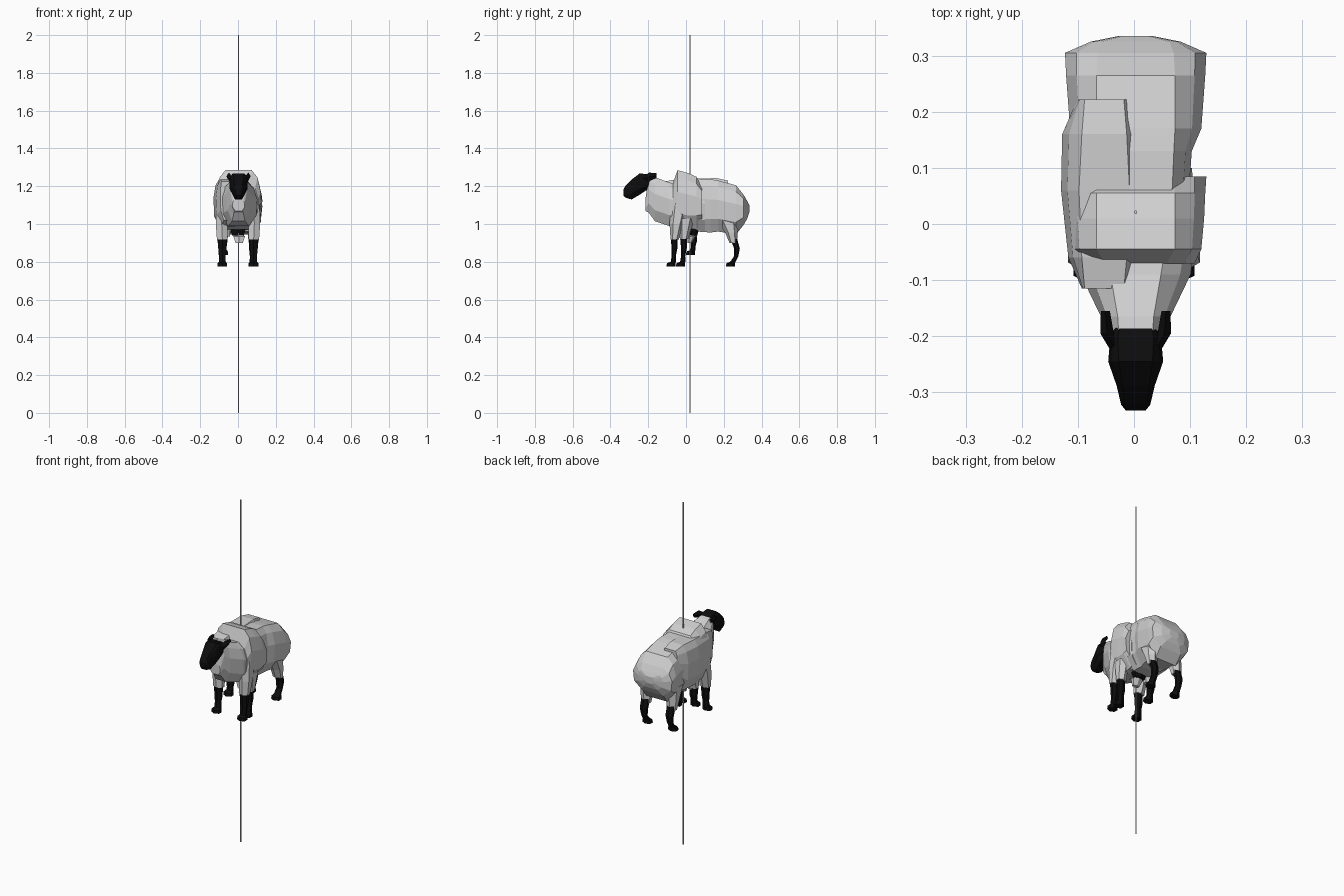
import bpy, bmesh, math


def material(name, rgb):
    m = bpy.data.materials.new(name)
    m.diffuse_color = (*rgb, 1)
    return m


WOOL = material("wool_grey", (0.63, 0.63, 0.63))
BLACK = material("black_skin", (0.004, 0.004, 0.004))


def loft(name, rings, mat):
    """Skin a list of equal-sized point rings and close both ends."""
    bm = bmesh.new()
    vs = [[bm.verts.new(p) for p in r] for r in rings]
    n = len(vs[0])
    for a, b in zip(vs, vs[1:]):
        for i in range(n):
            j = (i + 1) % n
            bm.faces.new((a[i], a[j], b[j], b[i]))
    bm.faces.new(vs[0])
    bm.faces.new(vs[-1])
    bmesh.ops.recalc_face_normals(bm, faces=bm.faces)
    me = bpy.data.meshes.new(name)
    bm.to_mesh(me)
    bm.free()
    me.materials.append(mat)
    ob = bpy.data.objects.new(name, me)
    bpy.context.collection.objects.link(ob)
    return ob


def fleece_ring(y, w, tw, zt, zb, cx=0.003):
    """Ten-sided upright section: flat back, sloped shoulders, narrow belly."""
    h = zt - zb
    right = [(tw, zt), (tw + (w - tw) * 0.65, zt - 0.13 * h), (w, zt - 0.38 * h),
             (w * 0.95, zb + 0.25 * h), (w * 0.55, zb)]
    pts = right + [(-x, z) for x, z in reversed(right)]
    return [(cx + x, y, z) for x, z in pts]


def fleece(name, sections, mat=WOOL, cx=0.003):
    return loft(name, [fleece_ring(*s, cx=cx) for s in sections], mat)


def limb(name, sections, mat, sides=6):
    """Upright limb from (x, y, z, half width x, half depth y) sections."""
    rings = []
    for x, y, z, rx, ry in sections:
        rings.append([(x + rx * math.cos(math.tau * (i + 0.5) / sides),
                       y + ry * math.sin(math.tau * (i + 0.5) / sides), z)
                      for i in range(sides)])
    return loft(name, rings, mat)


# Fleece: overlapping body shells (y, half width, back half width, top, bottom)
fleece("rear_fleece", [
    (0.06, 0.095, 0.065, 1.24, 0.96), (0.13, 0.10, 0.068, 1.237, 0.955),
    (0.17, 0.117, 0.07, 1.23, 0.96), (0.265, 0.124, 0.07, 1.205, 0.945),
    (0.305, 0.126, 0.068, 1.155, 0.995), (0.325, 0.08, 0.06, 1.12, 1.03),
    (0.335, 0.03, 0.02, 1.10, 1.06)])
fleece("shoulder_band", [
    (-0.07, 0.105, 0.055, 1.215, 1.0), (-0.045, 0.117, 0.07, 1.285, 0.985),
    (0.01, 0.122, 0.07, 1.27, 0.97), (0.055, 0.124, 0.07, 1.25, 0.975),
    (0.085, 0.126, 0.066, 1.2, 1.0)])
fleece("chest_fleece", [
    (-0.215, 0.032, 0.02, 1.13, 1.07), (-0.197, 0.045, 0.03, 1.255, 1.06),
    (-0.165, 0.062, 0.032, 1.248, 1.015), (-0.09, 0.098, 0.045, 1.22, 0.99),
    (0.0, 0.11, 0.06, 1.2, 0.98), (0.10, 0.10, 0.05, 1.2, 0.96)])
fleece("side_fleece", [
    (-0.115, 0.04, 0.035, 1.225, 1.02), (-0.06, 0.064, 0.04, 1.235, 0.985),
    (0.06, 0.077, 0.045, 1.24, 0.975), (0.16, 0.075, 0.04, 1.243, 0.98),
    (0.222, 0.048, 0.035, 1.23, 1.04)], cx=-0.053)

# Head
fleece("head", [
    (-0.332, 0.018, 0.014, 1.182, 1.152), (-0.322, 0.026, 0.02, 1.20, 1.14),
    (-0.288, 0.034, 0.024, 1.235, 1.13), (-0.245, 0.049, 0.03, 1.268, 1.155),
    (-0.2, 0.045, 0.032, 1.263, 1.185), (-0.17, 0.03, 0.025, 1.24, 1.19)], BLACK)

# Ears, swept backwards
for s, side in ((-1, "left"), (1, "right")):
    def ear_ring(x, y, z, r, h):
        return [(0.003 + s * (x + dx), y, z + dz)
                for dx, dz in ((-r, 0), (0, h), (r, 0), (0, -h))]
    loft("ear_" + side, [ear_ring(0.035, -0.225, 1.24, 0.01, 0.012),
                         ear_ring(0.051, -0.195, 1.25, 0.012, 0.022),
                         ear_ring(0.054, -0.155, 1.257, 0.008, 0.012)], BLACK)


def leg(name, x, y, lift=0.0, back=False):
    """Black shank with a bent ankle and a forward hoof."""
    knee = 0.03 if back else 0.014
    z = 0.775 + lift
    k = 1.0 if lift == 0 else 0.72
    limb(name, [
        (x, y + 0.012, z + 0.15 * k, 0.026, 0.018),
        (x, y + knee, z + 0.095 * k, 0.025, 0.015),
        (x, y + knee - 0.004, z + 0.055 * k, 0.02, 0.011),
        (x, y + 0.008, z + 0.025, 0.021, 0.014),
        (x, y - 0.003, z + 0.018, 0.028, 0.022),
        (x, y - 0.005, z, 0.029, 0.024)], BLACK)


# Legs with woolly upper parts
for x, side in ((-0.083, "left"), (0.083, "right")):
    leg("front_leg_" + side, x, -0.075)
    limb("front_thigh_" + side, [
        (x, -0.06, 0.918, 0.033, 0.022), (x * 1.04, -0.05, 1.0, 0.036, 0.037),
        (x * 1.0, -0.03, 1.12, 0.035, 0.05)], WOOL)
    leg("rear_leg_" + side, x, 0.24, back=True)
    limb("rear_thigh_" + side, [
        (x, 0.25, 0.9, 0.03, 0.02), (x, 0.24, 0.955, 0.036, 0.033),
        (x, 0.22, 1.03, 0.036, 0.06)], WOOL)
leg("inner_leg_right", 0.08, -0.025)
limb("inner_thigh_right", [(0.08, -0.01, 0.92, 0.03, 0.022),
                           (0.085, 0.0, 1.03, 0.034, 0.045)], WOOL)
leg("inner_leg_left", -0.078, 0.028, lift=0.062)
limb("inner_thigh_left", [(-0.07, 0.035, 0.935, 0.032, 0.022),
                          (-0.07, 0.04, 1.02, 0.036, 0.045)], WOOL)

# Belly details
limb("belly_skin", [(0.0, 0.04, 0.94, 0.035, 0.02), (0.0, 0.04, 0.98, 0.05, 0.03)], BLACK)
limb("belly_tuft", [(0.006, 0.02, 0.9, 0.022, 0.012), (0.006, 0.03, 0.935, 0.036, 0.02),
                    (0.0, 0.04, 0.945, 0.02, 0.01)], WOOL)

# Thin upright rod
limb("rod", [(0.003, 0.021, 0, 0.003, 0.003), (0.003, 0.021, 2, 0.003, 0.003)], WOOL, 8)
